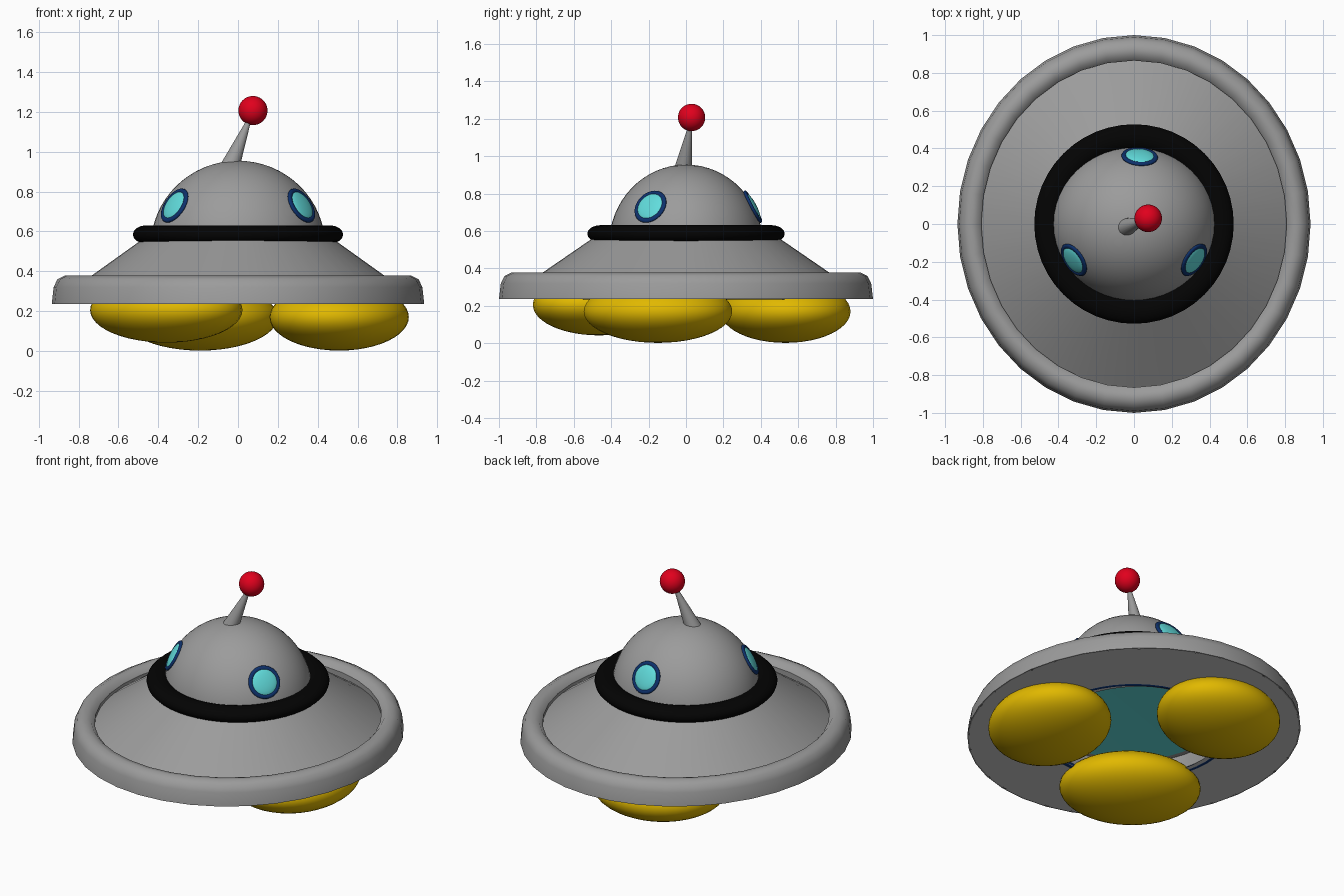
import bpy, bmesh
from math import pi, sin, cos, radians
from mathutils import Vector

if "Cube" in bpy.data.objects:
    bpy.data.objects.remove(bpy.data.objects["Cube"])


def material(name, rgb):
    m = bpy.data.materials.new(name)
    m.diffuse_color = (*rgb, 1)
    m.use_nodes = True
    m.node_tree.nodes["Principled BSDF"].inputs["Base Color"].default_value = m.diffuse_color
    return m


GREY = material("grey", (0.33, 0.33, 0.33))
BLACK = material("black", (0.001, 0.001, 0.001))
YELLOW = material("yellow", (0.75, 0.48, 0.0))
CYAN = material("cyan", (0.12, 0.72, 0.72))
NAVY = material("navy", (0.004, 0.03, 0.15))
RED = material("red", (0.75, 0.0, 0.012))


def finish(ob, name, mat=None, angle=40):
    ob.name = name
    if mat:
        ob.data.materials.append(mat)
    bpy.ops.object.select_all(action='DESELECT')
    ob.select_set(True)
    bpy.context.view_layer.objects.active = ob
    bpy.ops.object.shade_smooth_by_angle(angle=radians(angle))
    return ob


def lathe(name, profile, segs=48, sx=1.0, sy=1.0, mat=GREY, closed=False):
    """Revolve (radius, z) points around z, stretched in x and y."""
    bm = bmesh.new()
    pts = profile + profile[:1] if closed else profile
    vs = [bm.verts.new((r, 0, z)) for r, z in pts]
    es = [bm.edges.new(p) for p in zip(vs, vs[1:])]
    bmesh.ops.spin(bm, geom=vs + es, cent=(0, 0, 0), axis=(0, 0, 1),
                   angle=2 * pi, steps=segs)
    bmesh.ops.remove_doubles(bm, verts=bm.verts, dist=1e-4)
    bmesh.ops.scale(bm, vec=(sx, sy, 1), verts=bm.verts)
    bmesh.ops.recalc_face_normals(bm, faces=bm.faces)
    me = bpy.data.meshes.new(name)
    bm.to_mesh(me)
    bm.free()
    ob = bpy.data.objects.new(name, me)
    bpy.context.collection.objects.link(ob)
    return finish(ob, name, mat)


def ellipsoid(name, loc, size, mat, quat=None):
    bpy.ops.mesh.primitive_uv_sphere_add(segments=40, ring_count=24, radius=1, location=loc)
    ob = bpy.context.object
    ob.scale = size
    if quat:
        ob.rotation_mode = 'QUATERNION'
        ob.rotation_quaternion = quat
    return finish(ob, name, mat, 60)


# Rim, sloped hull and flat underside with a shallow recess
lathe("rim", [(0.99, 0.237), (1.0, 0.237), (0.99, 0.32), (0.97, 0.36), (0.93, 0.379),
              (0.89, 0.372), (0.865, 0.345), (0.865, 0.29)], 36, sx=0.935)
lathe("hull_slope", [(0.89, 0.293), (0.53, 0.54), (0.46, 0.588)], 48, sx=0.96)
lathe("underside", [(0.99, 0.237), (0.54, 0.237)], 48, sx=0.935, mat=None)
lathe("belly_recess", [(0.53, 0.237), (0.51, 0.33), (0.47, 0.335)], 48)

# Black collar
lathe("collar", [(0.46 + 0.068 * cos(a), 0.585 + 0.046 * sin(a))
                 for a in [2 * pi * i / 16 for i in range(16)]], 48, mat=BLACK, closed=True)

# Dome
DX, DY, DZ, DC = 0.438, 0.412, 0.43, 0.525
lathe("dome", [(cos(a), DC + DZ * sin(a)) for a in [pi / 2 * i / 16 for i in range(17)]],
      48, DX, DY)

# Three round portholes on the dome
for i, (x, y) in enumerate([(-0.318, -0.19), (0.318, -0.19), (0.03, 0.357)]):
    z = 0.73
    q = Vector((x / DX**2, y / DY**2, (z - DC) / DZ**2)).to_track_quat('Z', 'Y')
    bpy.ops.mesh.primitive_torus_add(location=(x, y, z), major_radius=0.083, minor_radius=0.014,
                                     major_segments=32, minor_segments=10)
    ring = bpy.context.object
    ring.rotation_mode = 'QUATERNION'
    ring.rotation_quaternion = q
    ring.scale.z = 0.7
    finish(ring, f"porthole_ring_{i + 1}", NAVY)
    ellipsoid(f"porthole_glass_{i + 1}", (x, y, z), (0.08, 0.08, 0.02), CYAN, q)

# Leaning antenna and ball
base, tip = Vector((-0.044, -0.018, 0.915)), Vector((0.06, 0.024, 1.17))
bpy.ops.mesh.primitive_cone_add(vertices=24, radius1=0.05, radius2=0.009,
                                depth=(tip - base).length, location=(base + tip) / 2)
rod = bpy.context.object
rod.rotation_euler = (tip - base).to_track_quat('Z', 'Y').to_euler()
finish(rod, "antenna_rod", GREY)
ellipsoid("antenna_ball", (0.075, 0.03, 1.207), (0.073,) * 3, RED)

# Three landing cushions, long side across the radius
for i, (x, y, z, turn, rx, ry) in enumerate([(0.508, -0.15, 0.17, -16, 0.345, 0.402),
                                             (-0.19, 0.532, 0.17, 110, 0.342, 0.395),
                                             (-0.36, -0.465, 0.205, 235, 0.325, 0.408)]):
    foot = ellipsoid(f"cushion_{i + 1}", (x, y, z), (rx, ry, 0.168 if i < 2 else 0.163), YELLOW)
    foot.rotation_euler.z = radians(turn)

# Belly window, set into the underside
lathe("belly_ring", [(0.545 + 0.02 * cos(a), 0.25 + 0.016 * sin(a))
                     for a in [2 * pi * i / 10 for i in range(10)]], 48, mat=NAVY, closed=True)
lathe("belly_glass", [(0, 0.335), (0.48, 0.33)], 48, mat=CYAN)
